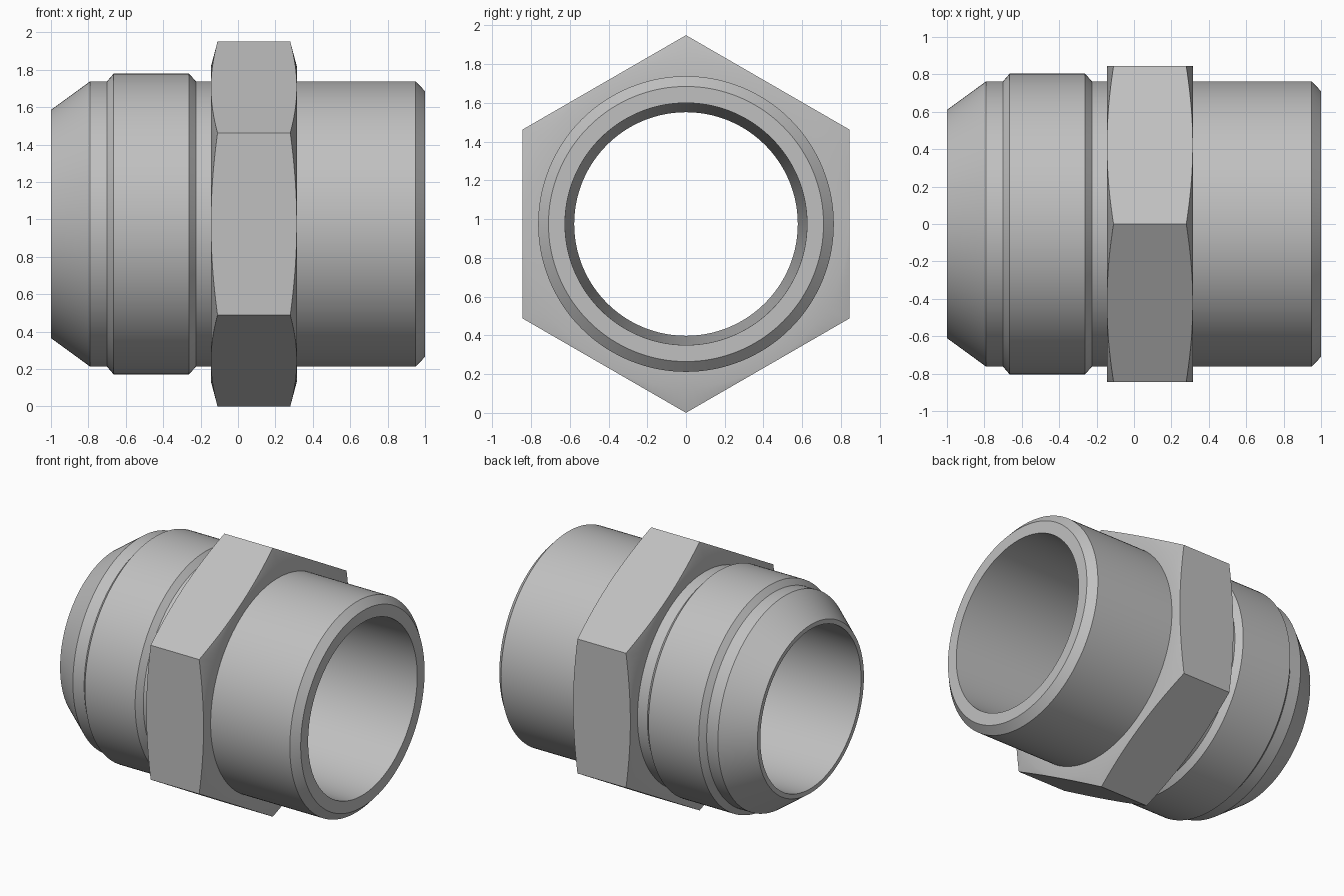
import bpy, bmesh
from math import sin, cos, pi

SEGMENTS = 144
AXIS_Z = 0.975           # height of the fitting's axis
FLAT = 0.844             # hexagon apothem

if "Cube" in bpy.data.objects:
    bpy.data.objects.remove(bpy.data.objects["Cube"])

steel = bpy.data.materials.new("plain_steel")
steel.use_nodes = True
colour = (0.53, 0.53, 0.53, 1)
steel.diffuse_color = colour
steel.node_tree.nodes["Principled BSDF"].inputs["Base Color"].default_value = colour


def hex_radius(a):
    """Distance from axis to hexagon outline, corners at top and bottom."""
    return FLAT / cos(a % (pi / 3) - pi / 6)


def lathe(name, profile):
    """Sweep a closed profile(angle) -> [(x, radius)] around the x axis."""
    bm = bmesh.new()
    rings = []
    for i in range(SEGMENTS):
        a = 2 * pi * i / SEGMENTS
        rings.append([bm.verts.new((x, r * sin(a), r * cos(a))) for x, r in profile(a)])
    count = len(rings[0])
    for i, ring in enumerate(rings):
        after = rings[(i + 1) % SEGMENTS]
        for j in range(count):
            k = (j + 1) % count
            bm.faces.new((ring[j], ring[k], after[k], after[j]))
    bmesh.ops.recalc_face_normals(bm, faces=bm.faces)
    mesh = bpy.data.meshes.new(name)
    bm.to_mesh(mesh)
    bm.free()
    mesh.materials.append(steel)
    obj = bpy.data.objects.new(name, mesh)
    obj.location.z = AXIS_Z
    bpy.context.collection.objects.link(obj)
    bpy.ops.object.select_all(action='DESELECT')
    obj.select_set(True)
    bpy.context.view_layer.objects.active = obj
    bpy.ops.object.shade_smooth_by_angle(angle=pi / 9)
    return obj


# Tube: tapered nose, raised collar, plain barrel and tapering bore
TUBE = [(-1, 0.577), (-1, 0.61), (-0.79, 0.763), (-0.7, 0.763), (-0.665, 0.804),
        (-0.262, 0.804), (-0.225, 0.763), (0.95, 0.763), (1, 0.71), (1, 0.625)]
lathe("tube_body", lambda a: TUBE)


# Hexagon nut: flat end faces with a shallow conical chamfer at the corners
def nut_profile(a):
    left, right, ring = -0.145, 0.315, FLAT - 0.002
    r = hex_radius(a)
    cut = (r - ring) * 0.268
    return [(left, 0.72), (left, ring), (left + cut, r),
            (right - cut, r), (right, ring), (right, 0.72)]


lathe("hexagon_nut", nut_profile)
